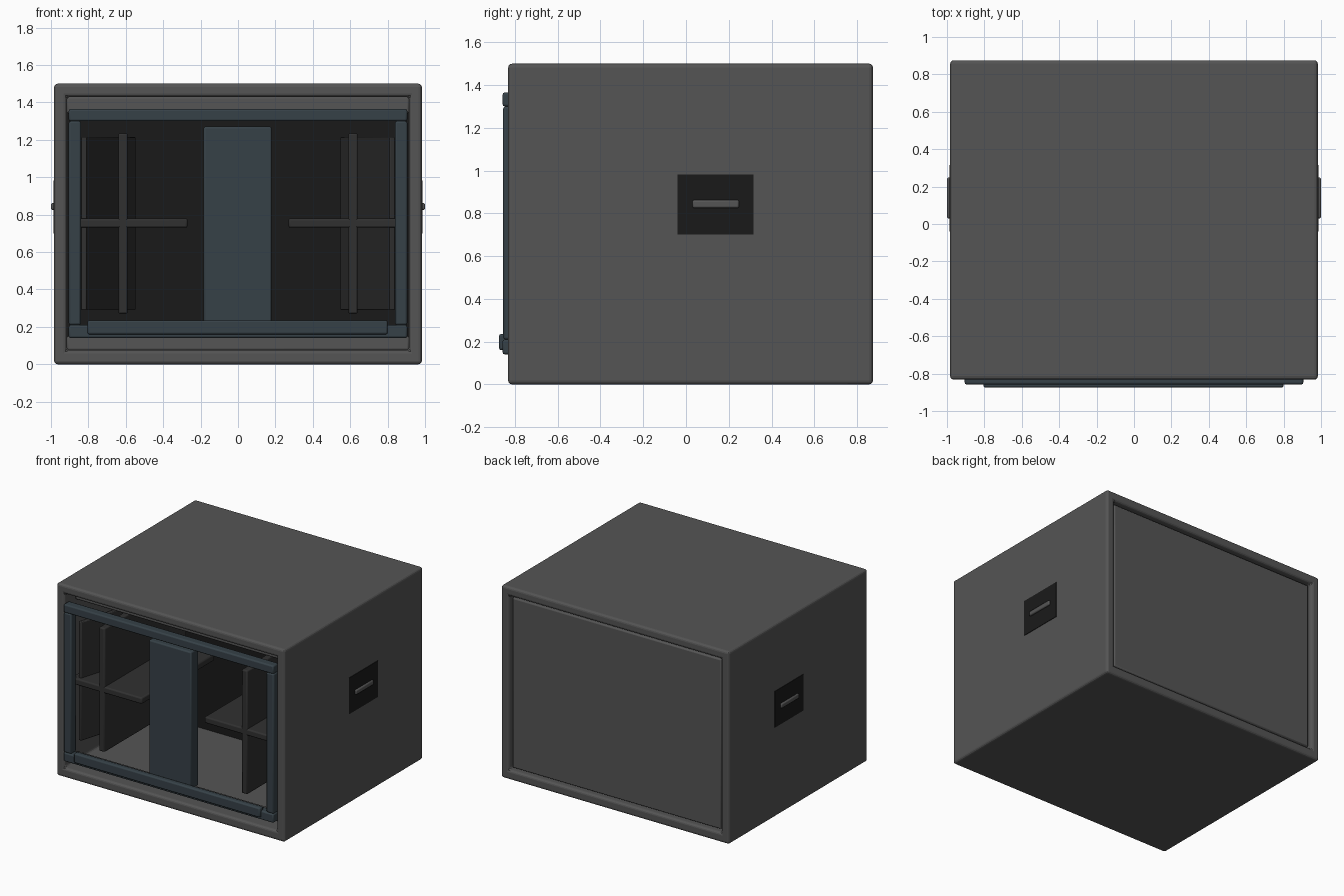
import bpy, math
from mathutils import Matrix

if "Cube" in bpy.data.objects:
    bpy.data.objects.remove(bpy.data.objects["Cube"])


def material(name, rgb):
    m = bpy.data.materials.new(name)
    m.diffuse_color = (*rgb, 1)
    m.use_nodes = True
    m.node_tree.nodes["Principled BSDF"].inputs["Base Color"].default_value = m.diffuse_color
    return m


GREY = material("cabinet_grey", (0.09, 0.09, 0.09))
BLUE = material("frame_blue", (0.037, 0.053, 0.064))
DARK = material("inner_dark", (0.03, 0.03, 0.03))
BLACK = material("recess_black", (0.01, 0.01, 0.01))


def box(name, x, y, z, mat, bevel=0.01, segments=2):
    """Bevelled box given by its (min, max) range on each axis."""
    bpy.ops.mesh.primitive_cube_add(size=1)
    o = bpy.context.object
    o.name = name
    dims = [r[1] - r[0] for r in (x, y, z)]
    o.data.transform(Matrix.Diagonal((*dims, 1)))
    o.location = [(r[0] + r[1]) / 2 for r in (x, y, z)]
    o.data.materials.append(mat)
    if bevel:
        bpy.ops.object.shade_smooth_by_angle(angle=math.radians(30))
        add_bevel(o, bevel, segments)
    return o


def add_bevel(o, width, segments):
    b = o.modifiers.new("bevel", "BEVEL")
    b.width, b.segments, b.limit_method = width, segments, "ANGLE"


def span(a, b, s):
    """Mirror an x range to side s."""
    return (min(a * s, b * s), max(a * s, b * s))


# Cabinet: a rounded shell opened from front to back
cabinet = box("cabinet", (-0.983, 0.983), (-0.832, 0.875), (0, 1.5), GREY, 0)
cutter = box("opening_cutter", (-0.915, 0.915), (-1, 1), (0.075, 1.43), GREY, 0)
cutter.hide_render = True
cutter.hide_set(True)
cut = cabinet.modifiers.new("opening", "BOOLEAN")
cut.operation, cut.solver, cut.object = "DIFFERENCE", "EXACT", cutter
add_bevel(cabinet, 0.018, 3)

# Inset back panel and the dark inner wall part-way in
box("back_panel", (-0.9, 0.9), (0.82, 0.855), (0.09, 1.415), GREY)
box("inner_back", (-0.915, 0.915), (0.27, 0.29), (0.075, 1.43), BLACK, 0)

# Grey lips set behind the front frame
box("top_lip", (-0.915, 0.915), (-0.7, -0.67), (1.34, 1.43), GREY)
box("bottom_lip", (-0.915, 0.915), (-0.7, -0.67), (0.075, 0.15), GREY)

# Blue front frame
box("top_rail", (-0.905, 0.905), (-0.858, -0.79), (1.3, 1.365), BLUE)
box("bottom_rail", (-0.905, 0.905), (-0.858, -0.79), (0.14, 0.21), BLUE)
box("front_strip", (-0.805, 0.8), (-0.875, -0.83), (0.16, 0.235), BLUE)
box("centre_panel", (-0.185, 0.18), (-0.835, -0.74), (0.2, 1.27), BLUE)

for s, side in ((-1, "left"), (1, "right")):
    box(side + "_post", span(0.84, 0.905, s), (-0.855, -0.79), (0.21, 1.3), BLUE)

    # Crossed dividers inside each opening
    box(side + "_divider", span(0.59, 0.64, s), (-0.8, 0.1), (0.27, 1.235), DARK)
    box(side + "_shelf", span(0.27, 0.88, s), (-0.8, 0.1), (0.73, 0.78), DARK)

    # Slanted panel running from the side wall inwards
    x0, y0, x1, y1 = 0.825, -0.77, 0.56, 0.15
    length = math.hypot(x1 - x0, y1 - y0)
    panel = box(side + "_slanted_panel", (-0.015, 0.015),
                (-length / 2, length / 2), (0.29, 1.215), DARK, 0.006)
    panel.location.x, panel.location.y = s * (x0 + x1) / 2, (y0 + y1) / 2
    panel.rotation_euler.z = s * math.atan2(x0 - x1, y1 - y0)

    # Side handle: dark plate with a grip bar
    box(side + "_handle_plate", span(0.97, 0.987, s), (-0.04, 0.315), (0.7, 0.982), BLACK, 0)
    box(side + "_handle_grip", span(0.97, 1.0, s), (0.03, 0.248), (0.825, 0.862), GREY, 0.008)
